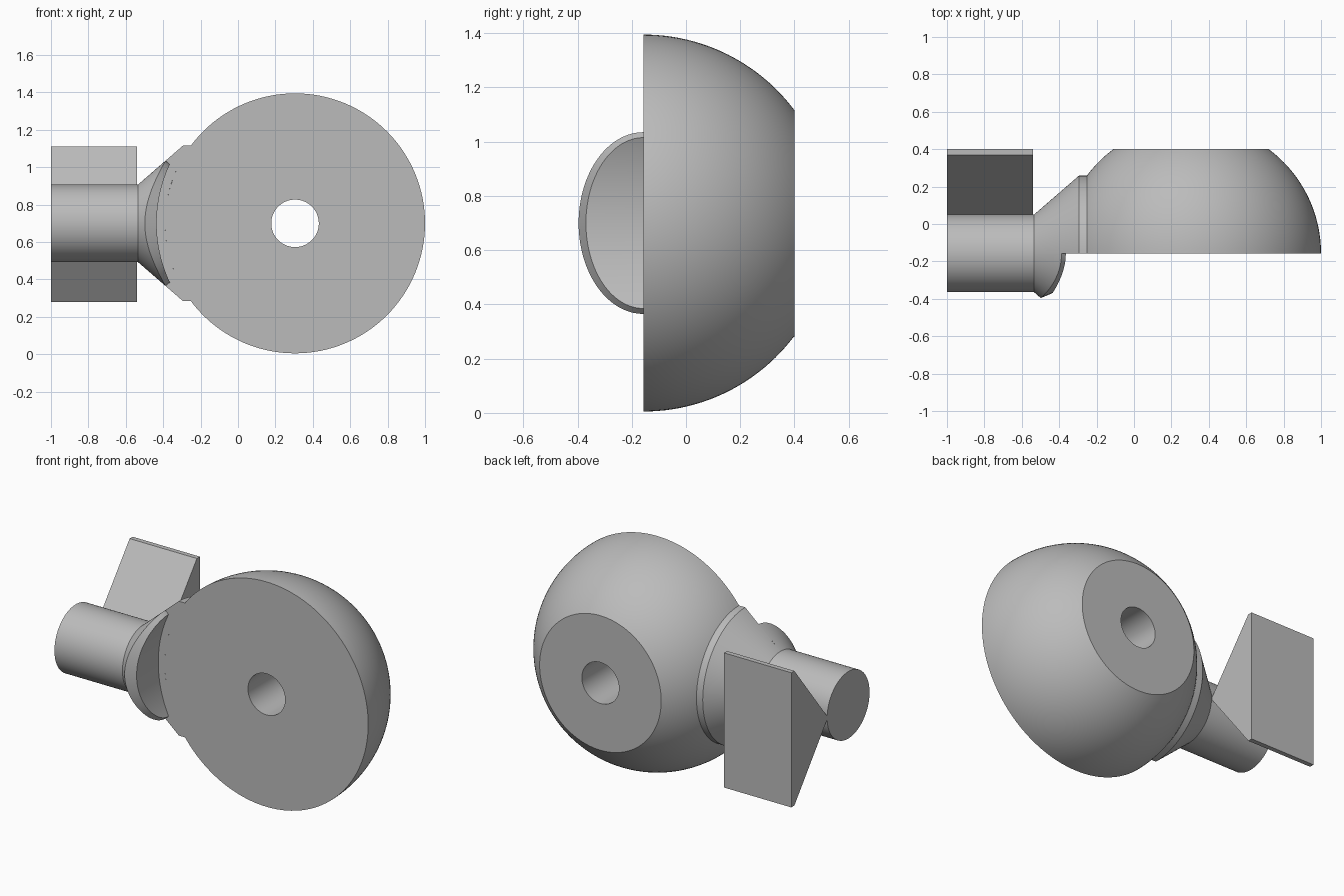
import bpy, bmesh, math

if "Cube" in bpy.data.objects:
    bpy.data.objects.remove(bpy.data.objects["Cube"])

YC, ZC, BX = -0.157, 0.70, 0.305      # split plane, axis height, ball centre x
BALL_R, HOLE_R, STEM_R, CAVITY_R = 0.695, 0.127, 0.207, 0.74

mat = bpy.data.materials.new("plain grey")
mat.diffuse_color = (0.5, 0.5, 0.5, 1)
mat.use_nodes = True
mat.node_tree.nodes["Principled BSDF"].inputs["Base Color"].default_value = mat.diffuse_color


def finish(bm, name):
    bmesh.ops.remove_doubles(bm, verts=bm.verts, dist=1e-5)
    bmesh.ops.recalc_face_normals(bm, faces=bm.faces)
    me = bpy.data.meshes.new(name)
    bm.to_mesh(me)
    bm.free()
    me.materials.append(mat)
    ob = bpy.data.objects.new(name, me)
    bpy.context.collection.objects.link(ob)
    bpy.ops.object.select_all(action='DESELECT')
    ob.select_set(True)
    bpy.context.view_layer.objects.active = ob
    bpy.ops.object.shade_smooth_by_angle(angle=math.radians(20))
    return ob


def loft(bm, rows):
    """Skin neighbouring rows of equal length with quads."""
    vr = [[bm.verts.new(p) for p in row] for row in rows]
    for a, b in zip(vr, vr[1:]):
        for i in range(len(a) - 1):
            bm.faces.new((a[i], a[i + 1], b[i + 1], b[i]))
    return vr


# Half ball with flat back and a through hole, turned around the y axis
a_end = math.asin((0.4 - YC) / BALL_R)
prof = [(HOLE_R, YC)]
prof += [(BALL_R * math.cos(a_end * i / 24), YC + BALL_R * math.sin(a_end * i / 24)) for i in range(25)]
prof += [(HOLE_R, 0.4), (HOLE_R, YC)]
N = 128
bm = bmesh.new()
loft(bm, [[(BX + r * math.cos(2 * math.pi * k / N), y, ZC + r * math.sin(2 * math.pi * k / N))
           for k in range(N + 1)] for r, y in prof])
finish(bm, "half_ball")

# Stem: solid cylinder along x
bm = bmesh.new()
rows = loft(bm, [[(x, YC + STEM_R * math.cos(2 * math.pi * k / 96), ZC + STEM_R * math.sin(2 * math.pi * k / 96))
                  for k in range(96)] + [(x, YC + STEM_R, ZC)] for x in (-1.0, -0.535)])
bm.faces.new(rows[0][:96])
finish(bm, "stem")

# Neck: rear half is a cone with a short collar
M = 64
SL = 0.867
bm = bmesh.new()
angles = [-math.pi / 2 + math.pi * k / M for k in range(M + 1)]
loft(bm, [[(x, YC + r * math.cos(t), ZC + r * math.sin(t)) for t in angles]
          for x, r in ((-0.535, STEM_R), (-0.387, 0.335), (-0.295, 0.415), (BX - 0.557, 0.415))])

# Neck: front half ends in a bevelled rim around a round cavity
base, outer, inner, floor = [], [], [], []
for t in angles:
    c, s = math.cos(t), math.sin(t)
    oy, oz = 0.239 * c, 0.335 * s
    r = math.hypot(oy, oz)
    base.append((-0.535, YC - STEM_R * oy / r, ZC + STEM_R * oz / r))
    outer.append((-0.535 + (r - STEM_R) / SL, YC - oy, ZC + oz))
    iy, iz = 0.212 * c, 0.315 * s
    ix = BX - math.sqrt(CAVITY_R ** 2 - iz ** 2)
    inner.append((ix, YC - iy, ZC + iz))
    floor.append((ix, YC, ZC + iz))
loft(bm, [base, outer, inner, floor])

# Neck: flat face between the cavity and the ball, level with the ball's face
ends = [(floor[0], floor[-1])]
ball_edge = []
for i in range(M + 1):
    z = floor[i][2] - ZC
    ball_edge.append((BX - math.sqrt(BALL_R ** 2 - z * z), YC, ZC + z))
loft(bm, [floor, ball_edge])
for s, k in ((1, M), (-1, 0)):
    pts = [floor[k], (-0.387, YC, ZC + s * 0.335), (-0.295, YC, ZC + s * 0.415),
           (BX - 0.557, YC, ZC + s * 0.415), ball_edge[k]]
    bm.faces.new([bm.verts.new(p) for p in pts])
finish(bm, "neck_socket")

# Wedge-shaped foot behind the stem
bm = bmesh.new()
sec = [(0.4, 0.28), (0.4, 1.112), (0.37, 1.112), (0.042, ZC), (0.37, 0.28)]
rows = [[bm.verts.new((x, y, z)) for y, z in sec] for x in (-1.0, -0.54)]
for r in rows:
    bm.faces.new(r)
for i in range(5):
    j = (i + 1) % 5
    bm.faces.new((rows[0][i], rows[0][j], rows[1][j], rows[1][i]))
finish(bm, "wedge_foot")
